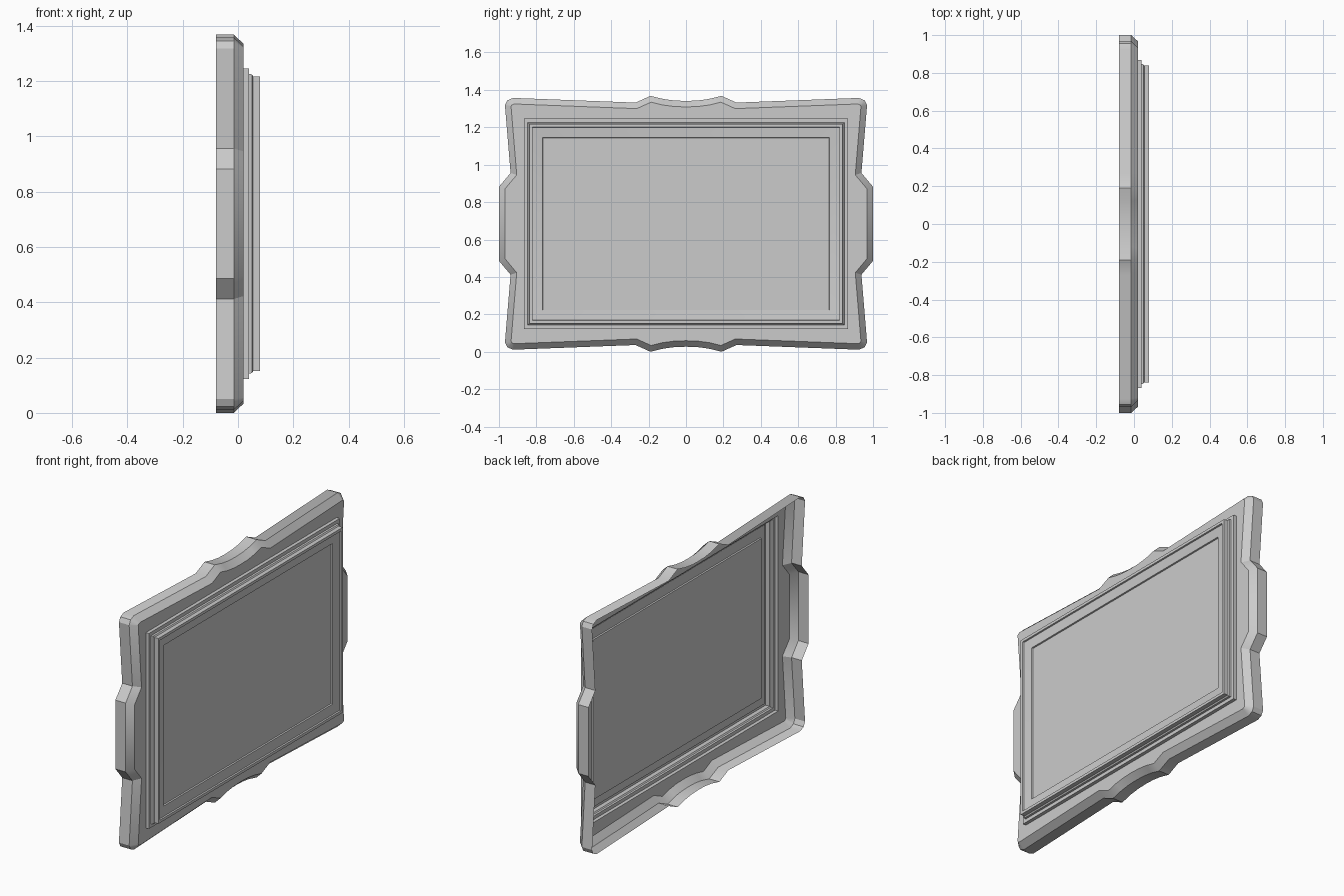
import bpy, bmesh
from mathutils import Vector
from mathutils.geometry import tessellate_polygon

if "Cube" in bpy.data.objects:
    bpy.data.objects.remove(bpy.data.objects["Cube"])

CZ = 0.684  # centre height

# Quarter of the ornate outline (y, z from centre), top middle to right middle
quarter = [(0, .657), (.06, .659), (.12, .667), (.19, .684), (.27, .648), (.925, .673),
           (.955, .66), (.968, .634), (.938, .272), (1.0, .198)]
half = quarter + [(y, -z) for y, z in reversed(quarter)]
outline = half + [(-y, z) for y, z in reversed(half[1:-1])]


def inset(loop, d):
    """Mitred inset of a clockwise loop."""
    pts = [Vector(p) for p in loop]
    out = []
    for i, p in enumerate(pts):
        a = (p - pts[i - 1]).normalized()
        b = (pts[(i + 1) % len(pts)] - p).normalized()
        na, nb = Vector((a.y, -a.x)), Vector((b.y, -b.x))
        out.append(p + (na + nb) * d / (1 + na.dot(nb)))
    return out


def rect(w, h):
    return [(-w, h), (w, h), (w, -h), (-w, -h)]


def ring(bm, loop, x):
    return [bm.verts.new((x, y, z + CZ)) for y, z in loop]


def bridge(bm, a, b):
    n = len(a)
    for i in range(n):
        j = (i + 1) % n
        bm.faces.new((a[i], a[j], b[j], b[i]))


def finish(bm, name):
    bmesh.ops.recalc_face_normals(bm, faces=bm.faces[:])
    # open shells: make the largest-area side look towards +x
    if sum(f.normal.x * f.calc_area() for f in bm.faces) < 0:
        bmesh.ops.reverse_faces(bm, faces=bm.faces[:])
    me = bpy.data.meshes.new(name)
    bm.to_mesh(me)
    bm.free()
    ob = bpy.data.objects.new(name, me)
    bpy.context.collection.objects.link(ob)
    bpy.ops.object.select_all(action='DESELECT')
    ob.select_set(True)
    bpy.context.view_layer.objects.active = ob
    bpy.ops.object.shade_smooth_by_angle(angle=0.52)
    return ob


# Outer frame: open-backed wall, chamfer and flat front with a rectangular opening
bm = bmesh.new()
loops = [ring(bm, inset(outline, d), x) for d, x in ((0, -.08), (0, -.015), (.032, .02))]
for a, b in zip(loops, loops[1:]):
    bridge(bm, a, b)
hole = ring(bm, rect(.867, .562), .02)
flat = loops[-1] + hole
for t in tessellate_polygon([[v.co for v in loops[-1]], [v.co for v in hole]]):
    bm.faces.new([flat[i] for i in t])
finish(bm, "ornate_frame")

# Inner moulding: stepped profile (half width, half height, x) swept round the opening
bm = bmesh.new()
profile = [(.867, .562, .02), (.867, .562, .04), (.847, .542, .04), (.845, .540, .05),
           (.838, .533, .055), (.838, .533, .08), (.822, .517, .08), (.820, .515, .072),
           (.767, .462, .064), (.765, .460, .056)]
rings = [ring(bm, rect(w, h), x) for w, h, x in profile]
for a, b in zip(rings, rings[1:]):
    bridge(bm, a, b)
finish(bm, "inner_moulding")

# Picture panel
bm = bmesh.new()
bm.faces.new(ring(bm, rect(.765, .460), .056))
finish(bm, "picture_panel")
